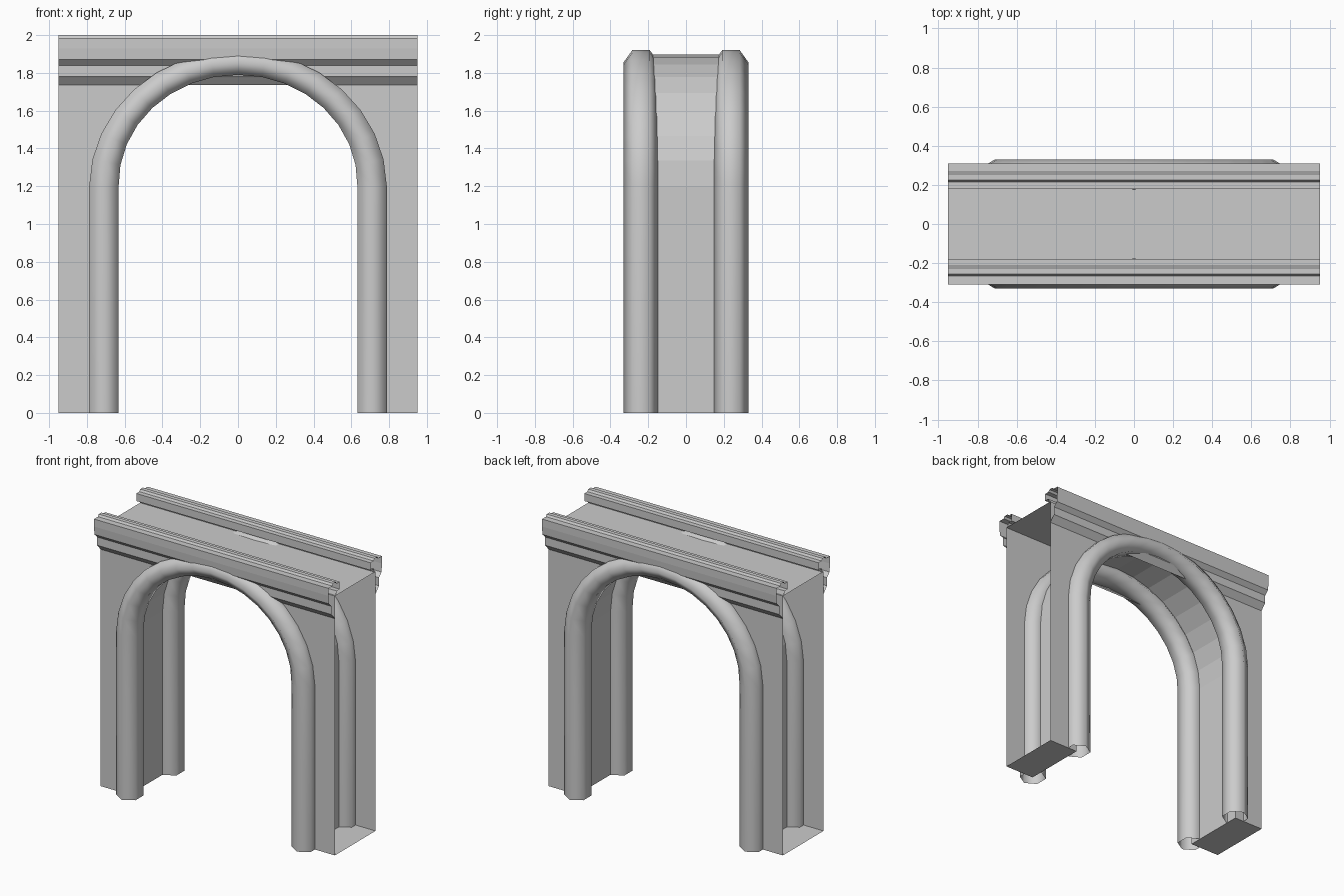
import bpy, bmesh
from math import pi, sin, cos, radians

if "Cube" in bpy.data.objects:
    bpy.data.objects.remove(bpy.data.objects["Cube"])

HALF = 0.95      # half length of the wall
WALL_Y = 0.235   # half depth of the wall
TOP = 1.9        # height of the flat top
SPRING = 1.2     # height where the arch starts
STEPS = 16       # arch segments

stone = bpy.data.materials.new("plain grey stone")
stone.use_nodes = True
grey = (0.6, 0.6, 0.6, 1)
stone.diffuse_color = grey
stone.node_tree.nodes["Principled BSDF"].inputs["Base Color"].default_value = grey


def finish(name, bm, smooth=None):
    bmesh.ops.recalc_face_normals(bm, faces=bm.faces[:])
    mesh = bpy.data.meshes.new(name)
    bm.to_mesh(mesh)
    bm.free()
    mesh.materials.append(stone)
    obj = bpy.data.objects.new(name, mesh)
    bpy.context.collection.objects.link(obj)
    if smooth:
        bpy.ops.object.select_all(action="DESELECT")
        obj.select_set(True)
        bpy.context.view_layer.objects.active = obj
        bpy.ops.object.shade_smooth_by_angle(angle=radians(smooth))
    return obj


def loft(bm, rows, closed=False):
    """Join neighbouring rows of points with quads."""
    rings = [[bm.verts.new(p) for p in row] for row in rows]
    for a, b in zip(rings, rings[1:]):
        count = len(a)
        for i in range(count if closed else count - 1):
            j = (i + 1) % count
            bm.faces.new((a[i], a[j], b[j], b[i]))


def arch_angles():
    return [pi * i / STEPS for i in range(STEPS + 1)]


# Wall with arched opening: ends stay open, feet, soffit and top are closed
def build_wall():
    radius, rise = 0.715, 0.697
    outline = [(HALF, TOP), (HALF, 0), (radius, 0)]
    outline += [(radius * cos(a), SPRING + rise * sin(a)) for a in arch_angles()]
    outline += [(-radius, 0), (-HALF, 0), (-HALF, TOP)]
    bm = bmesh.new()
    front, back = [[bm.verts.new((x, y, z)) for x, z in outline]
                   for y in (-WALL_Y, WALL_Y)]
    bm.faces.new(front)
    bm.faces.new(back)
    count = len(outline)
    for i in range(count):
        j = (i + 1) % count
        if abs(outline[i][0] - outline[j][0]) < 1e-6 and abs(outline[i][0]) == HALF:
            continue
        bm.faces.new((front[i], front[j], back[j], back[i]))
    finish("arched_wall", bm)


# Six-sided rounded moulding that follows the opening
def build_moulding(name, side):
    centre_y = side * 0.238
    path = [(0.71, 0, 1, 0, 0.078)]
    for a in arch_angles():
        thick = 0.078 - 0.013 * sin(a)
        path.append((0.71 * cos(a), SPRING + 0.655 * sin(a), cos(a), sin(a), thick))
    path.append((-0.71, 0, -1, 0, 0.078))
    rows = []
    for x, z, out_x, out_z, thick in path:
        row = []
        for k in range(6):
            t = k * pi / 3
            out = thick * sin(t) / sin(pi / 3)
            row.append((x + out * out_x, centre_y + 0.093 * cos(t), z + out * out_z))
        rows.append(row)
    bm = bmesh.new()
    loft(bm, rows, closed=True)
    finish(name, bm, smooth=80)


# Stepped cornice sheet along the top edge, open at both ends
CORNICE = [(0.235, 1.735), (0.27, 1.775), (0.275, 1.78), (0.275, 1.84),
           (0.285, 1.85), (0.305, 1.87), (0.31, 1.93), (0.31, 1.985),
           (0.265, 1.985), (0.255, 2.0), (0.225, 2.0), (0.215, 1.985),
           (0.18, 1.985), (0.18, 1.93), (0.215, 1.93), (0.225, 1.9)]


def build_cornice(name, side):
    bm = bmesh.new()
    loft(bm, [[(x, side * y, z) for y, z in CORNICE] for x in (-HALF, HALF)])
    finish(name, bm)


build_wall()
for label, side in (("front", -1), ("back", 1)):
    build_moulding(label + "_arch_moulding", side)
    build_cornice(label + "_cornice", side)
